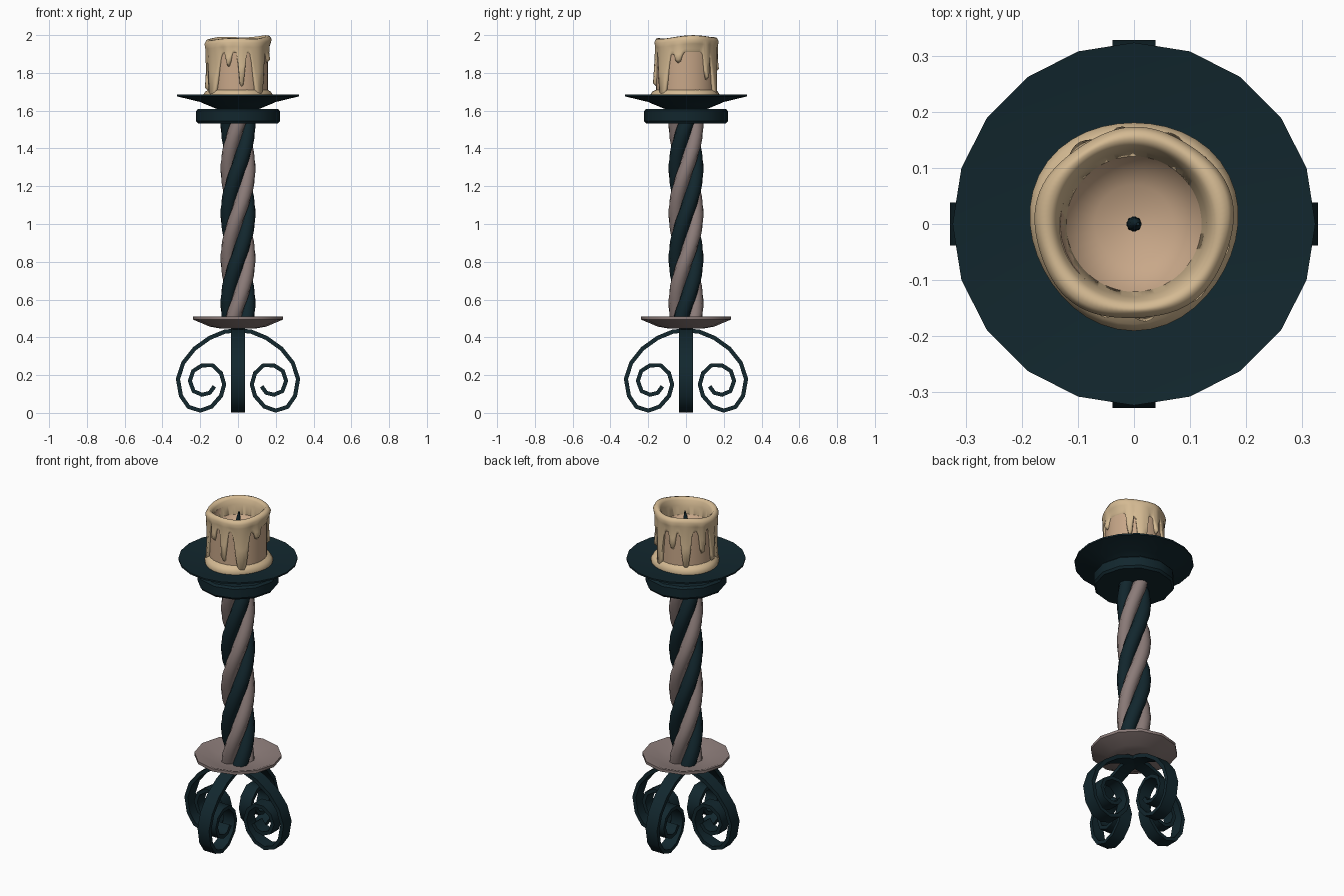
import bpy, bmesh, math
from mathutils import Vector, Matrix

if "Cube" in bpy.data.objects:
    bpy.data.objects.remove(bpy.data.objects["Cube"])


def material(name, rgb):
    m = bpy.data.materials.new(name)
    m.diffuse_color = (*rgb, 1)
    m.use_nodes = True
    m.node_tree.nodes["Principled BSDF"].inputs["Base Color"].default_value = m.diffuse_color
    return m


IRON = material("dark_iron", (0.006, 0.02, 0.027))
COPPER = material("dull_copper", (0.26, 0.20, 0.19))
WAX = material("melted_wax", (0.66, 0.49, 0.29))
BODY = material("candle_wax", (0.58, 0.39, 0.25))


def skin(name, rings, mat, loop=False, angle=50):
    """Join equal rings of points into a surface, capped unless looped."""
    bm = bmesh.new()
    rows = [[bm.verts.new(p) for p in ring] for ring in rings]
    n = len(rows[0])
    pairs = list(zip(rows, rows[1:])) + ([(rows[-1], rows[0])] if loop else [])
    for a, b in pairs:
        for i in range(n):
            j = (i + 1) % n
            bm.faces.new((a[i], a[j], b[j], b[i]))
    if not loop:
        bm.faces.new(rows[0])
        bm.faces.new(rows[-1])
    bmesh.ops.recalc_face_normals(bm, faces=bm.faces)
    mesh = bpy.data.meshes.new(name)
    bm.to_mesh(mesh)
    bm.free()
    mesh.materials.append(mat)
    ob = bpy.data.objects.new(name, mesh)
    bpy.context.collection.objects.link(ob)
    bpy.ops.object.select_all(action='DESELECT')
    ob.select_set(True)
    bpy.context.view_layer.objects.active = ob
    bpy.ops.object.shade_smooth_by_angle(angle=math.radians(angle))
    return ob


def polar(r, a, z):
    return Vector((r * math.cos(a), r * math.sin(a), z))


def lathe(name, profile, sides, mat, angle=50):
    rings = [[polar(r, math.tau * i / sides, z) for i in range(sides)] for r, z in profile]
    return skin(name, rings, mat, angle=angle)


# Four scroll legs: a flat strip following a spiral
SCROLL = [(0, .437), (.07, .43), (.15, .397), (.23, .34), (.29, .265), (.318, .18),
          (.302, .09), (.262, .032), (.2, .012), (.14, .033), (.09, .09), (.073, .15),
          (.09, .21), (.135, .252), (.19, .252), (.237, .222), (.255, .17),
          (.235, .115), (.19, .096), (.15, .106), (.125, .14)]
path = [Vector(p) for p in SCROLL]
rings = []
for i, p in enumerate(path):
    t = (path[min(i + 1, len(path) - 1)] - path[max(i - 1, 0)]).normalized()
    n = Vector((-t.y, t.x)) * 0.011
    if i == 0:
        n = Vector((0, 0.011))
    a, b = p + n, p - n
    rings.append([(a.x, -.038, a.y), (a.x, .038, a.y), (b.x, .038, b.y), (b.x, -.038, b.y)])
for k, side in enumerate(("right", "back", "left", "front")):
    leg = skin(side + "_scroll_leg", rings, IRON)
    leg.data.transform(Matrix.Rotation(k * math.pi / 2, 4, 'Z'))

# Lower dish, upper collar and drip plate
lathe("lower_dish", [(.1, .448), (.15, .457), (.238, .494), (.238, .51), (.224, .51),
                     (.13, .474), (.02, .472)], 12, COPPER, 35)
lathe("collar", [(.1, 1.532), (.212, 1.532), (.222, 1.545), (.222, 1.597),
                 (.212, 1.609), (.1, 1.609)], 12, IRON, 35)
lathe("drip_plate", [(.1, 1.604), (.175, 1.635), (.2, 1.646), (.324, 1.676), (.324, 1.685),
                     (.2, 1.668), (.02, 1.662)], 20, IRON)

# Twisted stem: four strands in two alternating metals
PITCH, STEPS, SIDES = 0.95, 32, 10
for k in range(4):
    rings = []
    for s in range(STEPS + 1):
        z = 0.46 + (1.56 - 0.46) * s / STEPS
        a = -math.pi / 2 + math.tau * (z - 1.53) / PITCH + k * math.pi / 2
        c = polar(.053, a, z)
        out = polar(1, a, 0)
        tan = Vector((-out.y * .053 * math.tau / PITCH, out.x * .053 * math.tau / PITCH, 1)).normalized()
        side = tan.cross(out)
        rings.append([c + .04 * (out * math.cos(math.tau * i / SIDES) + side * math.sin(math.tau * i / SIDES))
                      for i in range(SIDES)])
    skin("stem_strand_%d" % (k + 1), rings, IRON if k % 2 else COPPER)

# Candle body with a hollow, melted top
lathe("candle_body", [(.02, 1.66), (.158, 1.66), (.158, 1.935), (.132, 1.94), (.122, 1.89),
                      (.07, 1.855), (.01, 1.845)], 32, BODY)

# Melted wax rim with drips: (angle, half width, lowest height)
DRIPS = [(-108, 6, 1.83), (-83, 7, 1.725), (-145, 18, 1.67), (-48, 14, 1.67), (-15, 8, 1.85),
         (42, 7, 1.76), (66, 11, 1.67), (98, 7, 1.80), (125, 10, 1.69), (158, 7, 1.77),
         (185, 8, 1.70)]
COLS = 108
rings = [[] for _ in range(10)]
for i in range(COLS):
    deg = 360 * i / COLS
    a = math.radians(deg)
    low, bulge = 1.905 + .01 * math.sin(3 * a), 0
    for d, w, h in DRIPS:
        dist = abs((deg - d + 180) % 360 - 180)
        f = math.exp(-(dist / w) ** 4)
        low = min(low, 1.905 + (h - 1.905) * f)
        bulge = max(bulge, math.exp(-(dist / w) ** 2))
    top = 1.986 + .009 * math.cos(a - .6) + .005 * math.sin(3 * a + 1)
    r = .164 + .004 * math.sin(2 * a + 1) + .003 * math.sin(5 * a)
    drop = top - .045 - low
    prof = [(.120, 1.885), (.130, top - .045), (.138, top - .015), (.150, top), (r, top - .003),
            (r + .010, top - .022), (r + .004 + .003 * bulge, top - .045),
            (.163 + .007 * bulge, top - .045 - drop * .5),
            (.162 + .014 * bulge, low + min(.02, drop * .25)), (.154, low)]
    for ring, (pr, pz) in zip(rings, prof):
        ring.append(polar(pr, a, pz))
skin("melted_wax_rim", rings, WAX, loop=True, angle=80)

# Pool of wax around the foot of the candle
rings = []
for r, z in [(.14, 1.662), (.183, 1.662), (.186, 1.68), (.174, 1.70), (.155, 1.712)]:
    rings.append([polar(r + .005 * math.sin(3 * math.tau * i / 40) * (r > .16), math.tau * i / 40, z)
                  for i in range(40)])
skin("wax_pool", rings, WAX, loop=True, angle=80)

# Wick, slightly bent
rings = [[(x + r * math.cos(math.tau * i / 8), r * math.sin(math.tau * i / 8), z) for i in range(8)]
         for x, r, z in [(0, .014, 1.84), (0, .013, 1.90), (.003, .011, 1.93), (.007, .003, 1.965)]]
skin("wick", rings, IRON)
